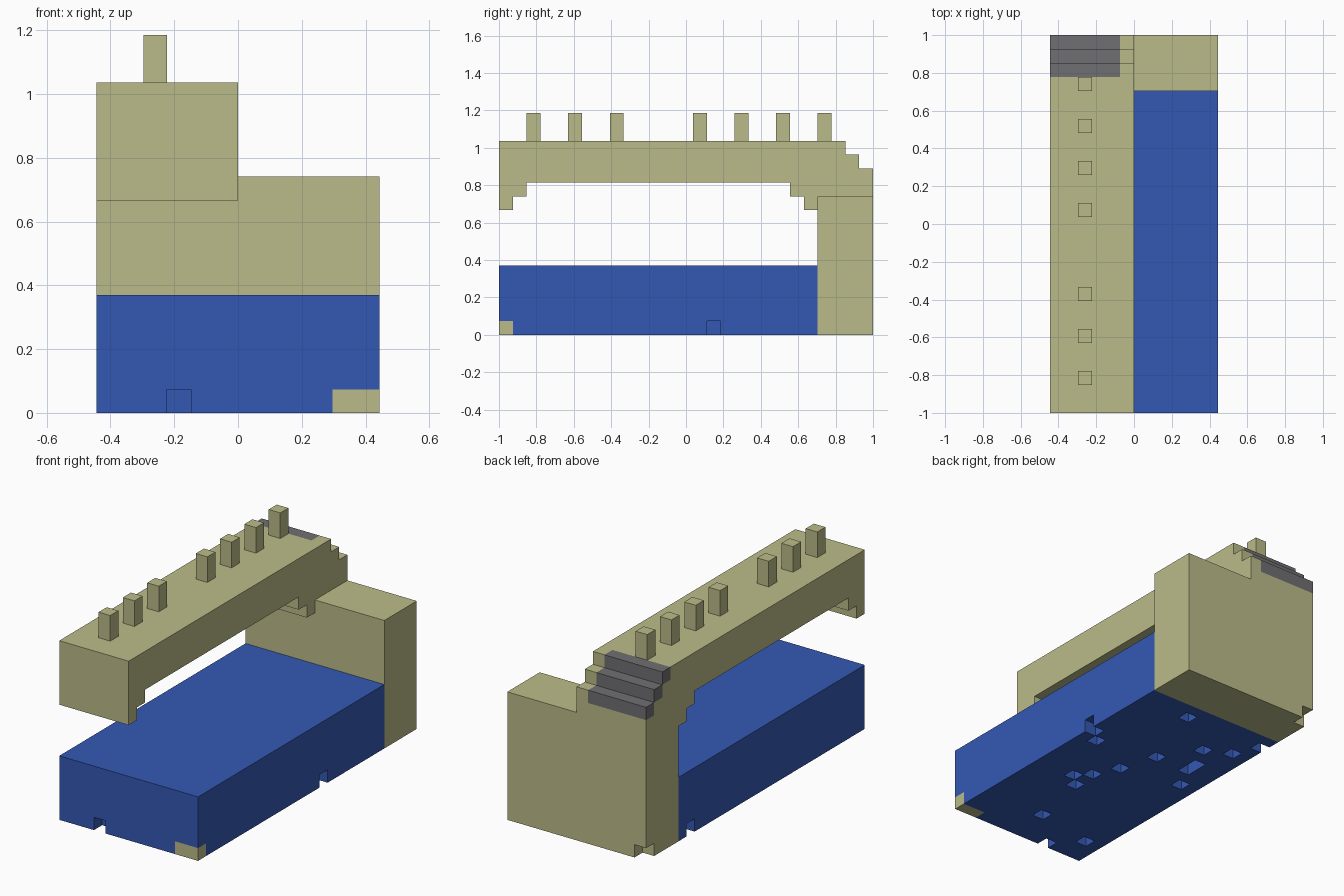
import bpy, bmesh

cube = bpy.data.objects.get("Cube")
if cube:
    bpy.data.objects.remove(cube, do_unlink=True)

S = 2 / 27              # size of one block
X0, Y0 = -6, -13.5      # block grid origin: i runs along x, j along y, k along z


def material(name, rgb):
    m = bpy.data.materials.new(name)
    m.use_nodes = True
    col = (*rgb, 1)
    m.diffuse_color = col
    bsdf = m.node_tree.nodes["Principled BSDF"]
    bsdf.inputs["Base Color"].default_value = col
    bsdf.inputs["Roughness"].default_value = 0.9
    return m


sand = material("sand", (0.50, 0.50, 0.255))
water = material("water_blue", (0.034, 0.098, 0.456))
stone = material("stone_grey", (0.162, 0.162, 0.171))


def make(name, bm, mat):
    bmesh.ops.recalc_face_normals(bm, faces=bm.faces[:])
    for v in bm.verts:
        v.co = ((v.co.x + X0) * S, (v.co.y + Y0) * S, v.co.z * S)
    me = bpy.data.meshes.new(name)
    bm.to_mesh(me)
    bm.free()
    me.materials.append(mat)
    ob = bpy.data.objects.new(name, me)
    bpy.context.scene.collection.objects.link(ob)
    return ob


def blocks(name, spans, mat):
    """Boxes, each given as low corner and high corner in blocks."""
    bm = bmesh.new()
    for lo, hi in spans:
        vs = bmesh.ops.create_cube(bm, size=1)["verts"]
        for v in vs:
            v.co = [l + (c + 0.5) * (h - l) for c, l, h in zip(v.co, lo, hi)]
    return make(name, bm, mat)


def prism(name, profile, i0, i1, mat):
    """Side profile (j, k) extruded along x."""
    bm = bmesh.new()
    face = bm.faces.new([bm.verts.new((i0, j, k)) for j, k in profile])
    out = bmesh.ops.extrude_face_region(bm, geom=[face])["geom"]
    for v in out:
        if isinstance(v, bmesh.types.BMVert):
            v.co.x = i1
    return make(name, bm, mat)


def carve(ob, cutter):
    mod = ob.modifiers.new("carve", "BOOLEAN")
    mod.operation, mod.solver, mod.object = "DIFFERENCE", "EXACT", cutter
    bpy.context.view_layer.update()
    dg = bpy.context.evaluated_depsgraph_get()
    me = bpy.data.meshes.new_from_object(ob.evaluated_get(dg))
    ob.modifiers.clear()
    ob.data = me
    bpy.data.objects.remove(cutter, do_unlink=True)


# River body, with block-sized pits in its underside and notches on its rim
river = blocks("river", [((0, 0, 0), (12, 23, 5))], water)
pits = [(7, 21), (3, 18), (1, 19), (5, 15), (6, 12), (2, 15), (2, 16), (1, 13),
        (7, 10), (8, 9), (7, 8), (6, 3), (1, 2), (10, 14)]
for i, j in pits:
    carve(river, blocks("pit_cutter", [((i, j, -1), (i + 1, j + 1, 1))], water))
notches = [((3, -1, -1), (4, 1, 1)), ((11, 15, -1), (13, 16, 1)),
           ((-1, 21, -1), (1, 22, 1)), ((10, -1, -1), (13, 1, 1))]
for span in notches:
    carve(river, blocks("notch_cutter", [span], water))

# Sandy corner of the river bed
blocks("sand_corner", [((10, 0, 0), (12, 1, 1))], sand)

# Bank at the back, one lower corner missing
bank = blocks("bank", [((0, 23, 0), (12, 27, 10))], sand)
carve(bank, blocks("corner_cutter", [((-1, 26, -1), (1, 28, 1))], sand))

# Bridge with stepped corbels below and a stepped end
bridge_profile = [(0, 9), (1, 9), (1, 10), (2, 10), (2, 11), (21, 11), (21, 10),
                  (22, 10), (22, 9), (23, 9), (23, 10), (27, 10), (27, 12),
                  (26, 12), (26, 13), (25, 13), (25, 14), (0, 14)]
bridge = prism("bridge", bridge_profile, 0, 6, sand)
stair_cut = [(24, 13), (25, 13), (25, 12), (26, 12), (26, 11), (28, 11),
             (28, 15), (24, 15)]
carve(bridge, prism("stair_cutter", stair_cut, -1, 5, sand))

# Stone stairs set into the stepped end
for n in range(3):
    blocks(f"stone_step_{n + 1}",
           [((0, 24 + n, 13 - n), (5, 25 + n, 14 - n))], stone)

# Row of posts on the bridge deck
for n, j in enumerate((2, 5, 8, 14, 17, 20, 23)):
    blocks(f"post_{n + 1}", [((2, j, 14), (3, j + 1, 16))], sand)
